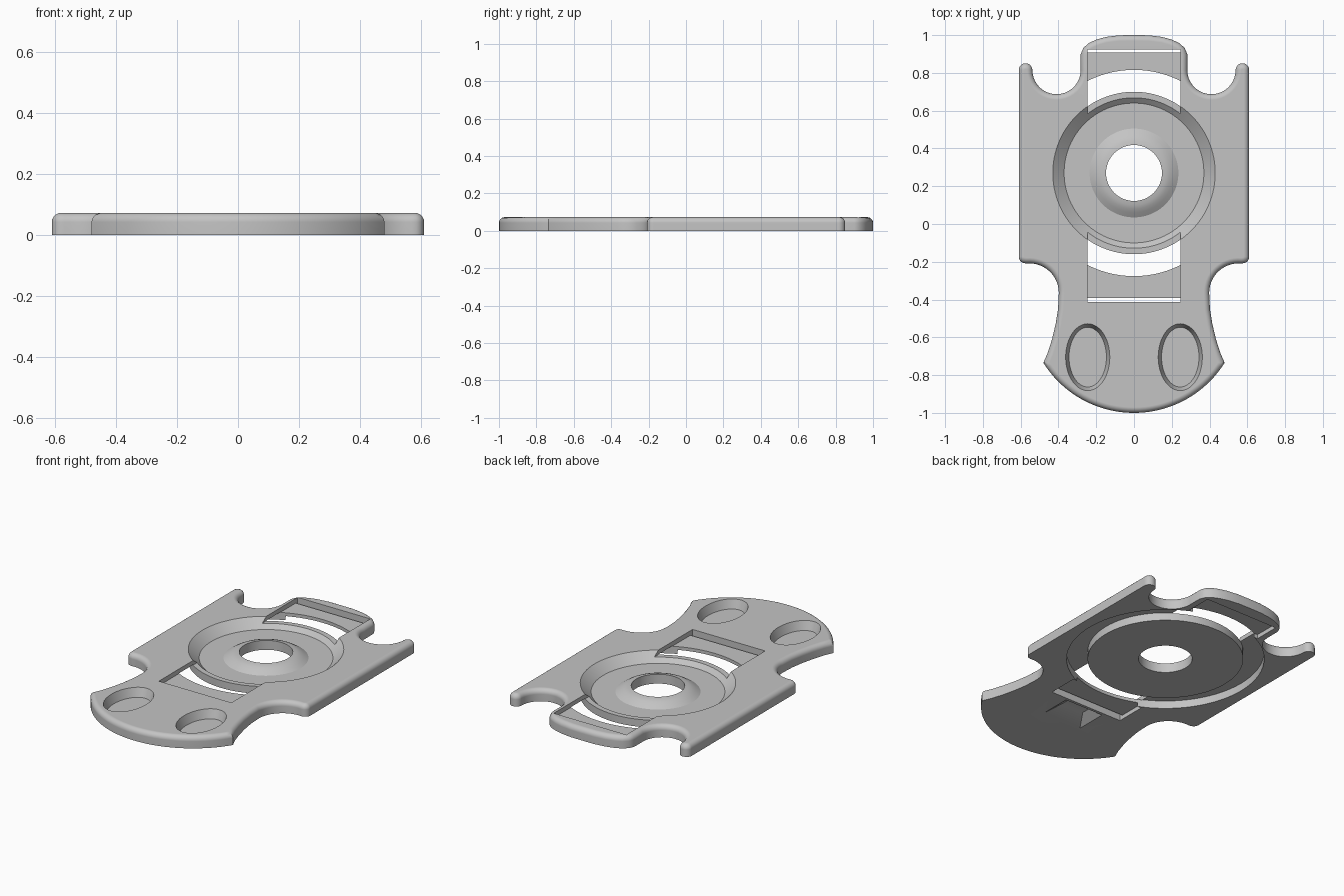
import bpy, bmesh
from math import sin, cos, pi, radians

if "Cube" in bpy.data.objects:
    bpy.data.objects.remove(bpy.data.objects["Cube"])

TOP = 0.073      # plate thickness
MID = 0.045      # strap slot floor
DISH_Y = 0.27    # centre of the round dish

grey = bpy.data.materials.new("plain grey")
grey.use_nodes = True
colour = (0.55, 0.55, 0.55, 1)
grey.diffuse_color = colour
grey.node_tree.nodes["Principled BSDF"].inputs["Base Color"].default_value = colour


def make_object(name, bm):
    bmesh.ops.recalc_face_normals(bm, faces=bm.faces)
    mesh = bpy.data.meshes.new(name)
    bm.to_mesh(mesh)
    bm.free()
    mesh.materials.append(grey)
    ob = bpy.data.objects.new(name, mesh)
    bpy.context.scene.collection.objects.link(ob)
    return ob


def arc(cx, cy, r, start, end, n):
    steps = [radians(start + (end - start) * i / n) for i in range(n + 1)]
    return [(cx + r * cos(a), cy + r * sin(a)) for a in steps]


def loft(name, rings):
    """Solid skinned through equal-length rings of 3D points, capped at both ends."""
    bm = bmesh.new()
    loops = [[bm.verts.new(p) for p in ring] for ring in rings]
    n = len(loops[0])
    for a, b in zip(loops, loops[1:]):
        for i in range(n):
            j = (i + 1) % n
            bm.faces.new((a[i], a[j], b[j], b[i]))
    bm.faces.new(loops[0])
    bm.faces.new(loops[-1])
    return make_object(name, bm)


def lathe(name, profile, n=96):
    """Closed ring swept around the dish axis."""
    bm = bmesh.new()
    loops = []
    for i in range(n):
        a = 2 * pi * i / n
        loops.append([bm.verts.new((r * cos(a), DISH_Y + r * sin(a), z)) for r, z in profile])
    for i in range(n):
        a, b = loops[i], loops[(i + 1) % n]
        for k in range(len(profile)):
            m = (k + 1) % len(profile)
            bm.faces.new((a[k], a[m], b[m], b[k]))
    return make_object(name, bm)


def oval(cx, cy, rx, ry, z, n=48):
    return [(cx + rx * cos(2 * pi * i / n), cy + ry * sin(2 * pi * i / n), z) for i in range(n)]


def rectangle(x, y0, y1, z):
    return [(-x, y0, z), (x, y0, z), (x, y1, z), (-x, y1, z)]


# Left half of the outline, from the back middle round to the front middle
half = [(0, 1), (0.08, 0.999), (0.15, 0.99), (0.2, 0.976), (0.24, 0.958), (0.268, 0.932), (0.282, 0.9)]
half += arc(0.41, 0.815, 0.128, 180, 360, 20)
half += arc(0.574, 0.815, 0.036, 165, 0, 10)
half += arc(0.576, -0.174, 0.034, 0, -90, 6)
half += arc(0.555, -0.365, 0.157, 85, 180, 14)
half += [(0.402, -0.45), (0.415, -0.53), (0.434, -0.61), (0.456, -0.68), (0.48, -0.735)]
half += arc(0, -0.433, 0.567, -32.2, -90, 18)[1:]
outline = half + [(-x, y) for x, y in reversed(half[1:-1])]

# Plate with a rounded upper rim
plate = loft("mount_plate", [[(x, y, z) for x, y in outline] for z in (0, TOP)])
bm = bmesh.new()
bm.from_mesh(plate.data)
rim = [e for e in bm.edges if all(v.co.z > TOP - 0.001 for v in e.verts)]
bmesh.ops.bevel(bm, geom=rim, offset=0.03, segments=5, profile=0.5,
                affect='EDGES', clamp_overlap=False)
bm.to_mesh(plate.data)
bm.free()

# Underside ring groove, round dish with domed centre, and centre hole
cutters = [
    lathe("groove_cutter", [(0.43, -0.1), (0.546, -0.1), (0.546, MID + 0.002), (0.43, MID + 0.002)]),
    lathe("dish_cutter", [(0.14, 0.058), (0.148, 0.057), (0.17, 0.054), (0.19, 0.047), (0.21, 0.036),
                          (0.235, 0.02), (0.37, 0.02), (0.43, TOP), (0.453, 0.093), (0.14, 0.093)]),
    loft("hole_cutter", [oval(0, DISH_Y, 0.148, 0.148, z, 96) for z in (-0.1, 0.2)]),
]

# Strap slots: one hooked profile leaves a thin ledge with a narrow gap beyond it
for side, reach, gap in ((1, 0.655, 0.018), (-1, 0.683, 0.02)):
    lip = reach - gap
    hook = [(0.28, 0.2), (reach, 0.2), (reach, -0.1), (0.5, -0.1),
            (0.5, 0.025), (lip, 0.025), (lip, MID), (0.28, MID)]
    cutters.append(loft("slot_cutter", [[(x, DISH_Y + side * d, z) for d, z in hook]
                                        for x in (-0.245, 0.245)]))

# Underside pocket with sloping walls in front of the front slot
cutters.append(loft("pocket_cutter", [rectangle(0.13, -0.62, -0.43, -0.02),
                                      rectangle(0.13, -0.62, -0.43, 0),
                                      rectangle(0.075, -0.53, -0.431, 0.04)]))

# Oval finger wells with sloping sides
for side in (1, -1):
    x = side * 0.245
    cutters.append(loft("well_cutter", [oval(x, -0.705, 0.099, 0.158, 0.02),
                                        oval(x, -0.705, 0.117, 0.177, TOP),
                                        oval(x, -0.705, 0.117, 0.177, 0.1)]))

for cutter in cutters:
    cutter.hide_render = True
    mod = plate.modifiers.new("cut", 'BOOLEAN')
    mod.operation = 'DIFFERENCE'
    mod.solver = 'EXACT'
    mod.object = cutter

# Bake the cuts and drop the cutters
graph = bpy.context.evaluated_depsgraph_get()
baked = bpy.data.meshes.new_from_object(plate.evaluated_get(graph))
plate.modifiers.clear()
plate.data = baked
for cutter in cutters:
    bpy.data.objects.remove(cutter)

# Smooth shading with crisp edges
for ob in bpy.context.selected_objects:
    ob.select_set(False)
plate.select_set(True)
bpy.context.view_layer.objects.active = plate
bpy.ops.object.shade_smooth_by_angle(angle=radians(30))
normals = plate.modifiers.new("even_normals", 'WEIGHTED_NORMAL')
normals.keep_sharp = True
